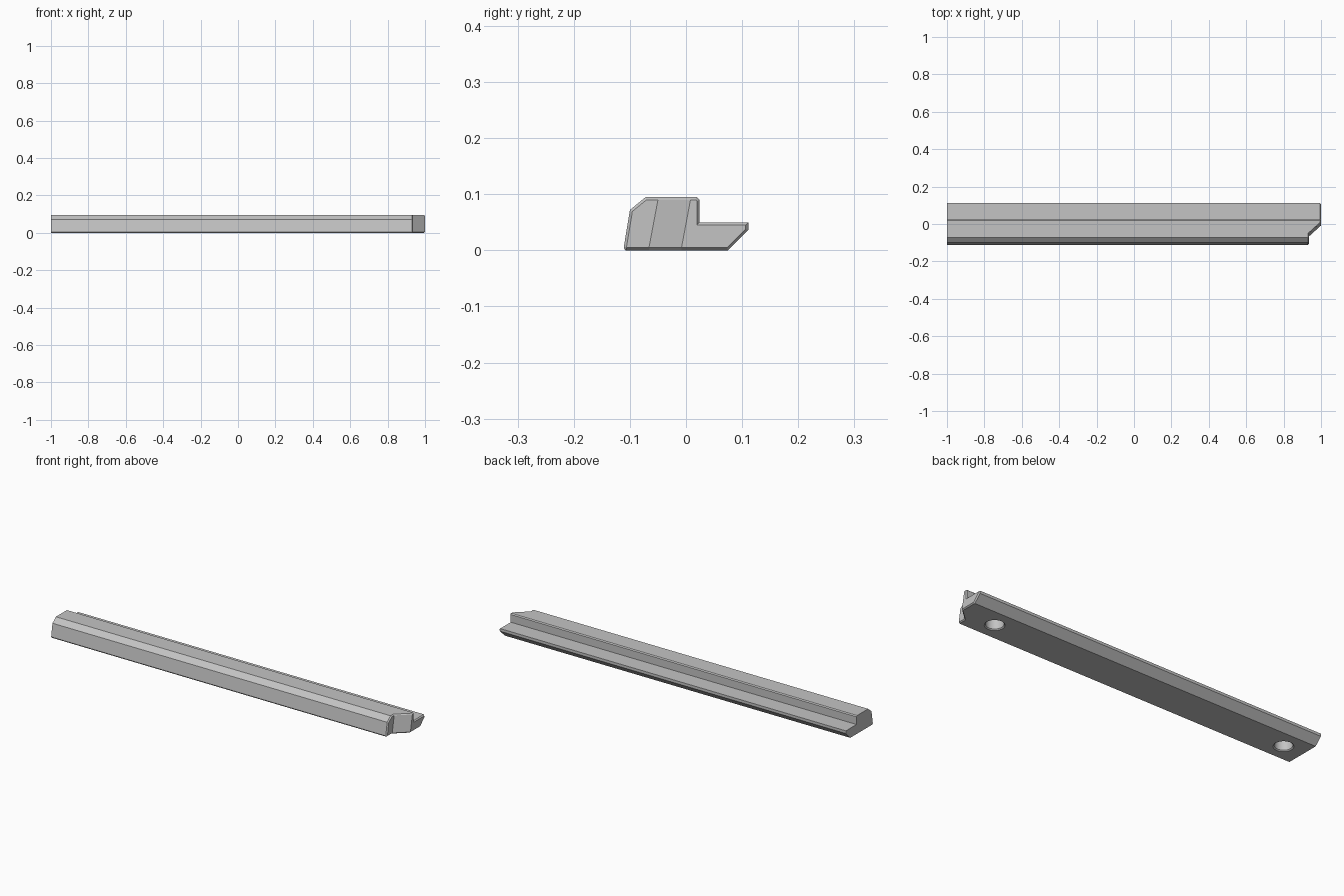
import bpy, bmesh, math
from mathutils import Vector

cube = bpy.data.objects.get("Cube")
if cube:
    bpy.data.objects.remove(cube, do_unlink=True)

# Single grey material
grey = bpy.data.materials.new("plain grey")
grey.use_nodes = True
colour = (0.55, 0.55, 0.55, 1)
grey.diffuse_color = colour
grey.node_tree.nodes["Principled BSDF"].inputs["Base Color"].default_value = colour

CHAMFER = 0.006
SHORT, LONG = 0.936, 1.0

# Cross-section (y, z), counter-clockwise, with the end position of each point
profile = [
    (-0.108, 0.0, SHORT), (-0.066, 0.0, SHORT), (-0.008, 0.0, LONG),
    (0.075, 0.0, LONG), (0.111, 0.036, LONG), (0.111, 0.05, LONG),
    (0.024, 0.05, LONG), (0.024, 0.09, LONG), (0.019, 0.095, LONG),
    (0.008, 0.095, LONG), (-0.05, 0.095, SHORT), (-0.072, 0.095, SHORT),
    (-0.1, 0.072, SHORT), (-0.111, 0.005, SHORT),
]


def inset(points, distance):
    """Move every side of a closed outline inwards."""
    result = []
    for i, p in enumerate(points):
        a = (p - points[i - 1]).normalized()
        b = (points[(i + 1) % len(points)] - p).normalized()
        na, nb = Vector((-a.y, a.x)), Vector((-b.y, b.x))
        result.append(p + (na + nb) * distance / (1 + na.dot(nb)))
    return result


def add_object(name, bm):
    bmesh.ops.recalc_face_normals(bm, faces=bm.faces[:])
    mesh = bpy.data.meshes.new(name)
    bm.to_mesh(mesh)
    bm.free()
    mesh.materials.append(grey)
    obj = bpy.data.objects.new(name, mesh)
    bpy.context.collection.objects.link(obj)
    return obj


# Rail body: back end, chamfer start and chamfered stepped end
outline = [Vector(p[:2]) for p in profile]
ends = [p[2] for p in profile]
bm = bmesh.new()


def ring(points, xs):
    return [bm.verts.new((x, p.x, p.y)) for p, x in zip(points, xs)]


rings = [
    ring(outline, [-1] * len(outline)),
    ring(outline, [x - CHAMFER for x in ends]),
    ring(inset(outline, CHAMFER * 0.8), ends),
]
for first, second in zip(rings, rings[1:]):
    for i in range(len(first)):
        bm.faces.new((first[i - 1], first[i], second[i], second[i - 1]))
bm.faces.new(rings[0])

# Stepped end: short front land, slanted middle, long rear land
tip = rings[2]
bm.faces.new(tip[10:] + tip[:2])
bm.faces.new((tip[1], tip[2], tip[9], tip[10]))
bm.faces.new(tip[2:10])
rail = add_object("rail", bm)


# Blind holes in the underside with a chamfered mouth
def hole_cutter(x, y):
    hole = bmesh.new()
    steps = [(0.052, -0.005), (0.042, 0.005), (0.042, 0.07)]
    loops = []
    for radius, z in steps:
        angles = [math.tau * i / 40 for i in range(40)]
        loops.append([hole.verts.new((x + radius * math.cos(a),
                                      y + radius * math.sin(a), z)) for a in angles])
    for low, high in zip(loops, loops[1:]):
        for i in range(40):
            hole.faces.new((low[i - 1], low[i], high[i], high[i - 1]))
    hole.faces.new(loops[0])
    hole.faces.new(loops[-1])
    cutter = add_object("hole_cutter", hole)
    cutter.hide_render = True
    return cutter


bpy.ops.object.select_all(action="DESELECT")
rail.select_set(True)
bpy.context.view_layer.objects.active = rail
for x in (-0.89, 0.8):
    cutter = hole_cutter(x, -0.018)
    cut = rail.modifiers.new("hole", "BOOLEAN")
    cut.operation = "DIFFERENCE"
    cut.solver = "EXACT"
    cut.object = cutter
    bpy.ops.object.modifier_apply(modifier=cut.name)
    bpy.data.objects.remove(cutter, do_unlink=True)

bpy.ops.object.shade_smooth_by_angle(angle=math.radians(20))
